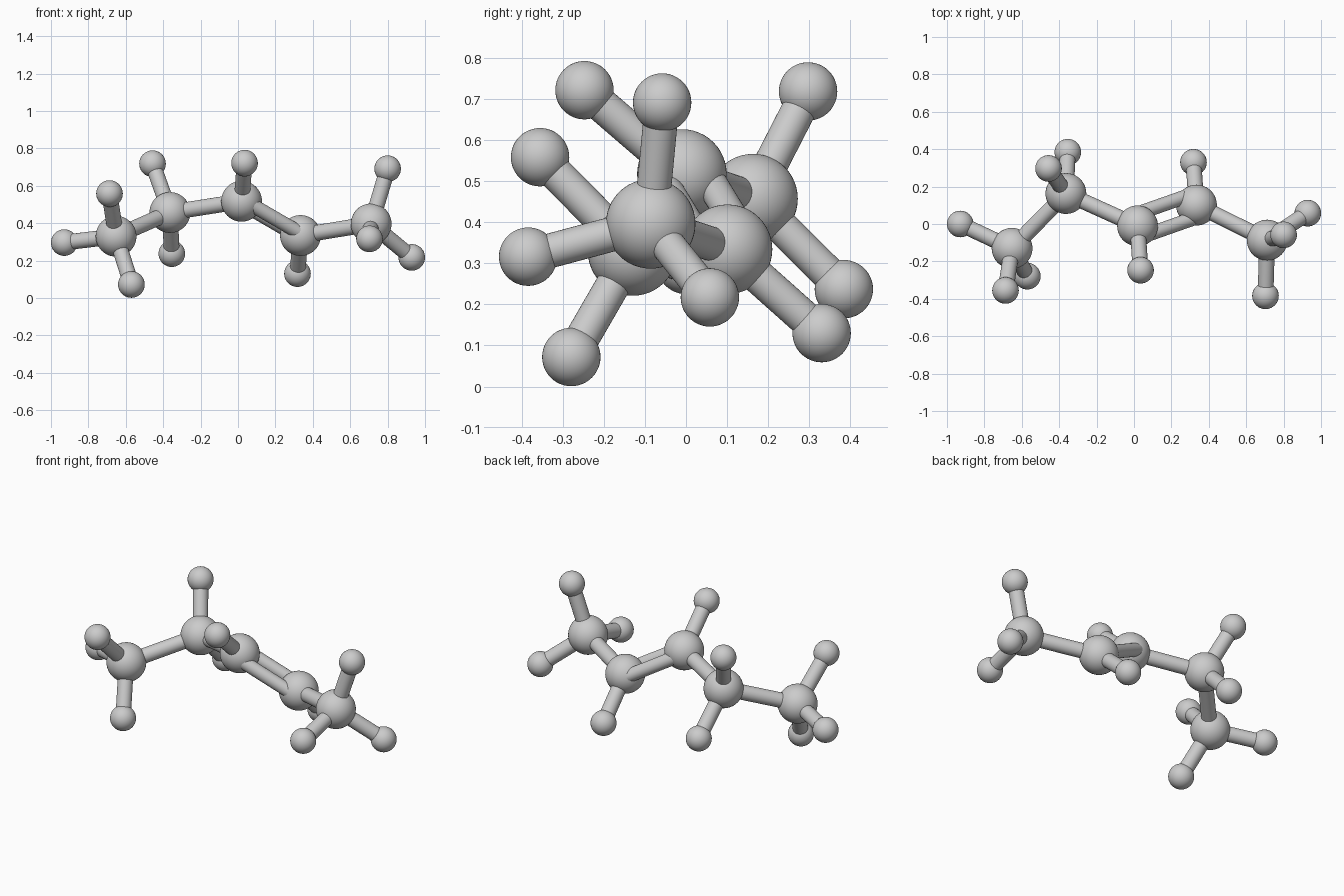
import bpy
from mathutils import Vector

if "Cube" in bpy.data.objects:
    bpy.data.objects.remove(bpy.data.objects["Cube"])

BIG_R, SMALL_R, BOND_R = 0.109, 0.071, 0.042

# Chain of large atoms, each with the small atoms attached to it
chain = [Vector(p) for p in (
    (-0.652, -0.130, 0.330), (-0.364, 0.163, 0.457), (0.019, -0.010, 0.517),
    (0.334, 0.101, 0.334), (0.712, -0.086, 0.396))]
attached = [
    [(-0.929, 0.000, 0.296), (-0.687, -0.355, 0.558), (-0.570, -0.279, 0.072)],
    [(-0.457, 0.297, 0.718), (-0.354, 0.384, 0.237)],
    [(0.035, -0.247, 0.721)],
    [(0.318, 0.330, 0.130)],
    [(0.800, -0.058, 0.691), (0.703, -0.384, 0.316), (0.929, 0.058, 0.217)],
]


def smooth(name):
    bpy.context.object.name = name
    bpy.ops.object.shade_smooth_by_angle()


def atom(name, pos, radius):
    bpy.ops.mesh.primitive_uv_sphere_add(
        segments=48, ring_count=24, radius=radius, location=pos)
    smooth(name)


def bond(name, a, b, radius=BOND_R):
    d = b - a
    bpy.ops.mesh.primitive_cylinder_add(
        vertices=32, radius=radius, depth=d.length, location=(a + b) / 2,
        rotation=d.to_track_quat('Z', 'Y').to_euler())
    smooth(name)


# Atoms and the bonds to the small ones
for i, (pos, smalls) in enumerate(zip(chain, attached)):
    atom(f"large_atom_{i + 1}", pos, BIG_R)
    for j, s in enumerate(smalls):
        s = Vector(s)
        atom(f"small_atom_{i + 1}_{j + 1}", s, SMALL_R)
        bond(f"small_bond_{i + 1}_{j + 1}", pos, s)

# Bonds along the chain; the third one is a double bond set side by side
for i, (a, b) in enumerate(zip(chain, chain[1:])):
    if i == 2:
        side = (b - a).cross(Vector((0, 0, 1))).normalized() * 0.062
        for k, s in enumerate((side, -side)):
            bond(f"double_bond_{k + 1}", a + s, b + s, 0.038)
    else:
        bond(f"chain_bond_{i + 1}", a, b)
